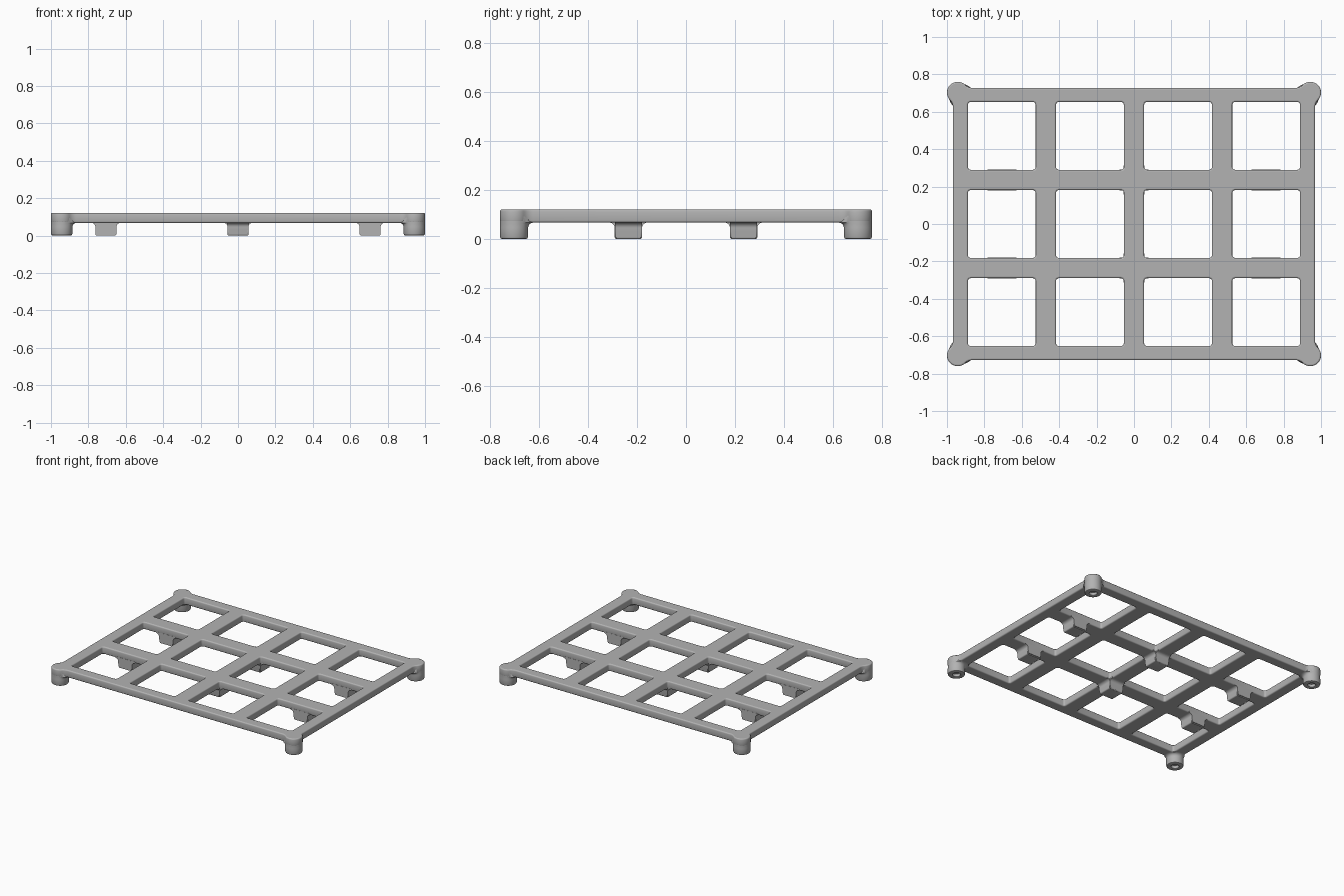
import bpy, bmesh
from math import sin, cos, pi, sqrt, atan2, radians
from mathutils import Matrix

cube = bpy.data.objects.get("Cube")
if cube:
    bpy.data.objects.remove(cube, do_unlink=True)

grey = bpy.data.materials.new("plain grey")
grey.use_nodes = True
grey.diffuse_color = (0.45, 0.45, 0.45, 1)
grey.node_tree.nodes["Principled BSDF"].inputs["Base Color"].default_value = grey.diffuse_color

TOP, UNDER = 0.121, 0.068
EDGE_X, EDGE_Y = 0.967, 0.728
LEG_X, LEG_Y, LEG_R = 0.9425, 0.7025, 0.0575
PITCH, HOLE = 0.471, 0.362
BAR = PITCH - HOLE
SOFT = 0.008


def finish(obj):
    obj.data.materials.clear()
    obj.data.materials.append(grey)
    bpy.ops.object.select_all(action="DESELECT")
    bpy.context.view_layer.objects.active = obj
    obj.select_set(True)
    bpy.ops.object.shade_smooth_by_angle(angle=radians(35))


def mesh_object(name, bm):
    bmesh.ops.recalc_face_normals(bm, faces=bm.faces)
    mesh = bpy.data.meshes.new(name)
    bm.to_mesh(mesh)
    bm.free()
    obj = bpy.data.objects.new(name, mesh)
    bpy.context.collection.objects.link(obj)
    return obj


def arc(cx, cy, r, a0, a1, n):
    return [(cx + r * cos(a0 + (a1 - a0) * i / n),
             cy + r * sin(a0 + (a1 - a0) * i / n)) for i in range(n + 1)]


# Outline of one corner: round leg head blended into both straight edges
def corner_outline(blend=0.055):
    reach = LEG_R + blend
    rise = EDGE_Y + blend - LEG_Y
    run = sqrt(reach ** 2 - rise ** 2)
    a = atan2(rise, -run)
    b = pi / 2 - a
    pts = arc(LEG_X + rise, LEG_Y - run, blend, pi, b + pi, 6)
    pts += arc(LEG_X, LEG_Y, LEG_R, b, a, 28)[1:-1]
    pts += arc(LEG_X - run, LEG_Y + rise, blend, a - pi, -pi / 2, 6)
    return pts


def rounded_square(cx, cy, half, r):
    pts = []
    for k, (sx, sy) in enumerate([(1, 1), (-1, 1), (-1, -1), (1, -1)]):
        pts += arc(cx + sx * (half - r), cy + sy * (half - r), r,
                   k * pi / 2, (k + 1) * pi / 2, 4)
    return pts


# Lattice plate: filled outline with twelve openings and softened edges
corner = corner_outline()
outline = []
for sx, sy in [(1, 1), (-1, 1), (-1, -1), (1, -1)]:
    pts = [(x * sx, y * sy) for x, y in corner]
    outline += pts if sx * sy > 0 else pts[::-1]
loops = [outline]
for i in range(4):
    for j in range(3):
        loops.append(rounded_square((i - 1.5) * PITCH, (j - 1) * PITCH, HOLE / 2, 0.014))

curve = bpy.data.curves.new("lattice_plate", "CURVE")
curve.dimensions = "2D"
curve.fill_mode = "BOTH"
curve.extrude = (TOP - UNDER) / 2 - SOFT
curve.bevel_depth = SOFT
curve.bevel_resolution = 2
curve.offset = -SOFT
for pts in loops:
    spline = curve.splines.new("POLY")
    spline.points.add(len(pts) - 1)
    for p, (x, y) in zip(spline.points, pts):
        p.co = (x, y, 0, 1)
    spline.use_cyclic_u = True
plate = bpy.data.objects.new("lattice_plate", curve)
bpy.context.collection.objects.link(plate)
plate.location.z = (TOP + UNDER) / 2
bpy.ops.object.select_all(action="DESELECT")
bpy.context.view_layer.objects.active = plate
plate.select_set(True)
bpy.ops.object.convert(target="MESH")
finish(bpy.context.object)


# Corner legs: turned posts with a recess underneath and a flare into the plate
def make_leg(name, sx, sy, n=40):
    rings = [(0.0, 0.022), (0.026, 0.022), (0.026, 0.002), (0.029, 0.0),
             (LEG_R - 0.01, 0.0), (LEG_R - 0.003, 0.003), (LEG_R, 0.01)]
    flare = 0.022
    rings += [(LEG_R + flare * (1 - cos(t * pi / 8)),
               UNDER - flare + flare * sin(t * pi / 8)) for t in range(5)]
    rings.append((LEG_R, UNDER + 0.03))
    inward = atan2(-sy, -sx)
    bm = bmesh.new()
    rows = []
    for r, z in rings:
        row = []
        for i in range(n):
            a = 2 * pi * i / n
            turn = pi - abs((a - inward) % (2 * pi) - pi)
            keep = max(0, min(1, (radians(95) - turn) / radians(40)))
            rad = min(r, LEG_R) + max(0, r - LEG_R) * keep
            rad = min(rad, LEG_R - 0.0005) if z > UNDER - flare and keep == 0 else rad
            row.append(bm.verts.new((rad * cos(a), rad * sin(a), z)))
        rows.append(row)
    for low, high in zip(rows, rows[1:]):
        for i in range(n):
            j = (i + 1) % n
            bm.faces.new((low[i], low[j], high[j], high[i]))
    bmesh.ops.remove_doubles(bm, verts=bm.verts, dist=0.00001)
    obj = mesh_object(name, bm)
    obj.location = (sx * LEG_X, sy * LEG_Y, 0)
    finish(obj)


for sx, side in [(-1, "right"), (1, "left")]:
    for sy, end in [(-1, "front"), (1, "back")]:
        make_leg(f"{end}_{side}_leg", sx, sy)


# Support pads: blocks under the cross bars that flare along the bar
def make_pad(name, x, y, turned=False):
    half, flare, b = 0.056, 0.022, 0.008
    side = arc(half - b, b, b, -pi / 2, 0, 3)
    side += arc(half + flare, UNDER - flare, flare, pi, pi / 2, 5)
    side.append((half + flare, UNDER + 0.01))
    profile = side + [(-px, pz) for px, pz in reversed(side)]
    bm = bmesh.new()
    depth = BAR / 2 + 0.001
    face = bm.faces.new([bm.verts.new((px, -depth, pz)) for px, pz in profile])
    out = bmesh.ops.extrude_face_region(bm, geom=[face])
    bmesh.ops.translate(bm, vec=(0, 2 * depth, 0),
                        verts=[v for v in out["geom"] if isinstance(v, bmesh.types.BMVert)])
    rim = [e for e in bm.edges if abs(e.verts[0].co.y - e.verts[1].co.y) < 1e-6
           and max(v.co.z for v in e.verts) < b + 0.001]
    bmesh.ops.bevel(bm, geom=rim, offset=0.006, segments=2, affect="EDGES")
    if turned:
        bmesh.ops.rotate(bm, verts=bm.verts, matrix=Matrix.Rotation(pi / 2, 3, "Z"))
    obj = mesh_object(name, bm)
    obj.location = (x, y, 0)
    finish(obj)


for sy, end in [(-1, "front"), (1, "back")]:
    y = sy * PITCH / 2
    for sx, side in [(-1, "right"), (0, "centre"), (1, "left")]:
        make_pad(f"{end}_{side}_pad", sx * 1.5 * PITCH, y)
    make_pad(f"{end}_centre_pad_cross", 0, y, turned=True)
